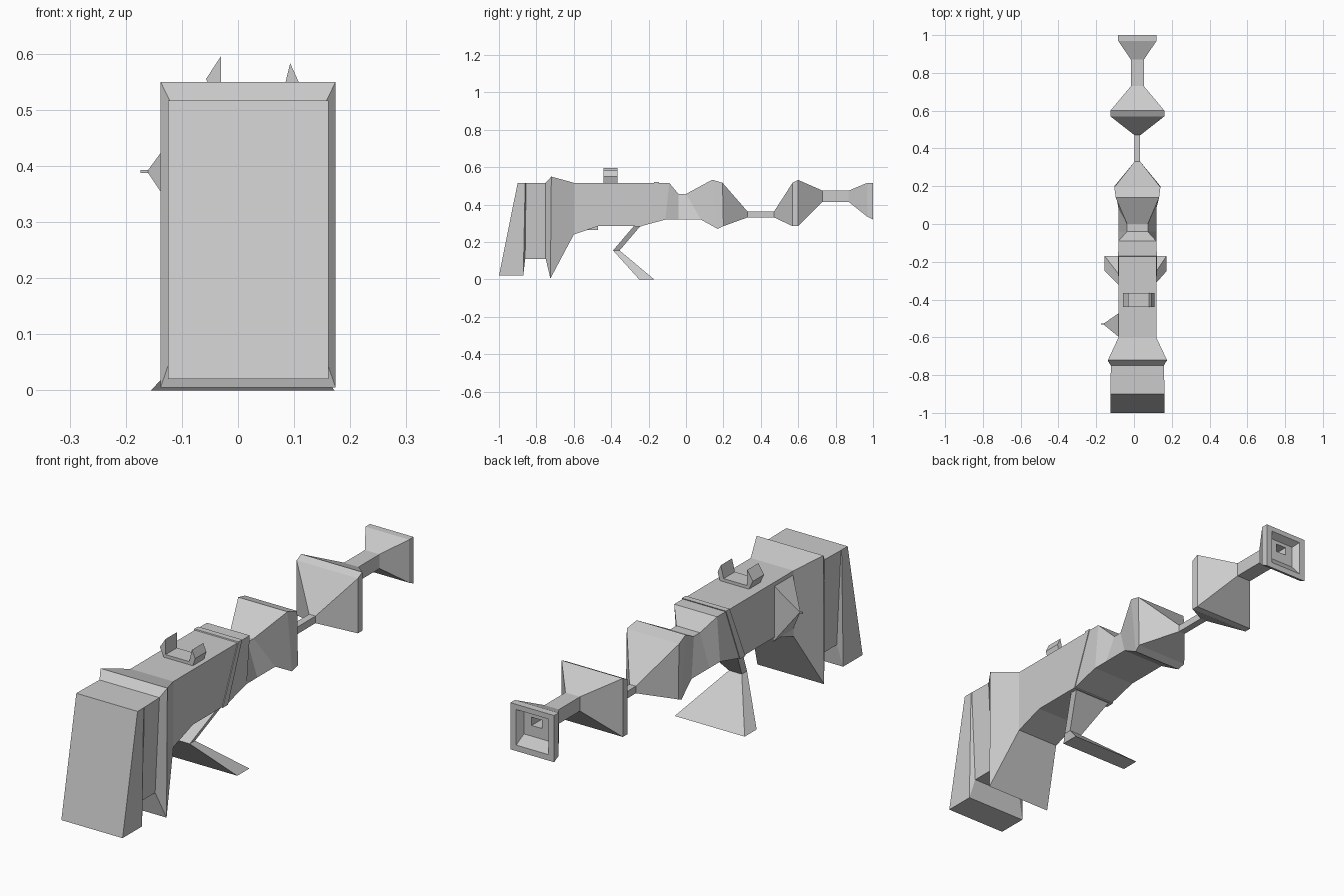
import bpy, bmesh

CX = 0.018  # centre line of the body in x


def mesh_object(name, rings, closed_ends=True):
    """Skin a list of equal-length vertex rings with flat faces."""
    bm = bmesh.new()
    vr = [[bm.verts.new(p) for p in r] for r in rings]
    n = len(vr[0])
    for a, b in zip(vr, vr[1:]):
        for i in range(n):
            j = (i + 1) % n
            bm.faces.new((a[i], a[j], b[j], b[i]))
    if closed_ends:
        bm.faces.new(vr[0])
        bm.faces.new(vr[-1])
    bmesh.ops.recalc_face_normals(bm, faces=bm.faces)
    me = bpy.data.meshes.new(name)
    bm.to_mesh(me)
    bm.free()
    ob = bpy.data.objects.new(name, me)
    bpy.context.collection.objects.link(ob)
    return ob


def loft(name, sections):
    """Sections: (y top, y bottom, z bottom, z top, half width top, half width bottom)."""
    rings = []
    for yt, yb, zb, zt, wt, wb in sections:
        rings.append([(CX - wb, yb, zb), (CX + wb, yb, zb),
                      (CX + wt, yt, zt), (CX - wt, yt, zt)])
    return mesh_object(name, rings)


def plate(z, x0, x1, y0, y1):
    return [(x0, y0, z), (x1, y0, z), (x1, y1, z), (x0, y1, z)]


# shoulder stock: butt pad, recess and flared collar
loft("stock", [
    (-0.90, -1.00, 0.02, 0.517, 0.143, 0.143),
    (-0.86, -0.87, 0.02, 0.517, 0.143, 0.143),
    (-0.855, -0.86, 0.11, 0.517, 0.143, 0.12),
    (-0.75, -0.75, 0.11, 0.517, 0.140, 0.12),
    (-0.72, -0.725, 0.005, 0.55, 0.156, 0.156),
    (-0.60, -0.60, 0.24, 0.517, 0.10, 0.10),
])

# main receiver with pinched neck and front block
loft("receiver", [
    (-0.60, -0.60, 0.24, 0.517, 0.10, 0.10),
    (-0.47, -0.47, 0.285, 0.517, 0.10, 0.10),
    (-0.17, -0.24, 0.285, 0.517, 0.10, 0.10),
    (-0.09, -0.11, 0.32, 0.517, 0.10, 0.10),
    (-0.04, -0.04, 0.32, 0.457, 0.055, 0.10),
    (0.0, 0.08, 0.32, 0.457, 0.055, 0.10),
    (0.14, 0.17, 0.27, 0.533, 0.115, 0.115),
    (0.195, 0.20, 0.285, 0.517, 0.122, 0.122),
    (0.33, 0.33, 0.332, 0.362, 0.015, 0.015),
])

# barrel, flared shroud and hollow muzzle
loft("barrel", [
    (0.33, 0.33, 0.332, 0.362, 0.015, 0.015),
    (0.47, 0.47, 0.332, 0.362, 0.015, 0.015),
    (0.57, 0.57, 0.285, 0.517, 0.143, 0.143),
    (0.60, 0.60, 0.285, 0.532, 0.143, 0.143),
    (0.73, 0.73, 0.415, 0.475, 0.034, 0.034),
    (0.87, 0.87, 0.415, 0.475, 0.034, 0.034),
    (0.97, 0.97, 0.335, 0.517, 0.102, 0.102),
    (1.00, 1.00, 0.32, 0.517, 0.102, 0.102),
    (1.00, 1.00, 0.345, 0.495, 0.075, 0.075),
    (0.97, 0.97, 0.385, 0.48, 0.06, 0.06),
    (0.97, 0.97, 0.43, 0.465, 0.024, 0.024),
    (0.90, 0.90, 0.43, 0.465, 0.024, 0.024),
])

# slanted band wrapped around the receiver
loft("receiver_band", [
    (-0.17, -0.275, 0.282, 0.521, 0.103, 0.103),
    (-0.145, -0.24, 0.282, 0.521, 0.103, 0.103),
])

# bent support: tapering strut and wide foot
mesh_object("support_leg", [
    plate(0.29, CX - 0.09, CX + 0.09, -0.275, -0.24),
    plate(0.155, CX - 0.03, CX + 0.03, -0.39, -0.355),
    plate(0.0, -0.155, 0.172, -0.25, -0.17),
])

# side bolt: pyramid with a small knob
def side(x, y0, y1, z0, z1):
    return [(x, y0, z0), (x, y1, z0), (x, y1, z1), (x, y0, z1)]


mesh_object("side_bolt", [
    side(-0.078, -0.60, -0.47, 0.265, 0.505),
    side(-0.16, -0.533, -0.527, 0.387, 0.393),
    side(-0.174, -0.533, -0.527, 0.387, 0.393),
])

# top sight: low base with two ears
profile = [(-0.035, 0.51), (-0.057, 0.555), (-0.03, 0.596), (-0.03, 0.53),
           (0.08, 0.53), (0.093, 0.583), (0.108, 0.55), (0.095, 0.51)]
mesh_object("top_sight", [[(x, y, z) for x, z in profile] for y in (-0.44, -0.365)])
